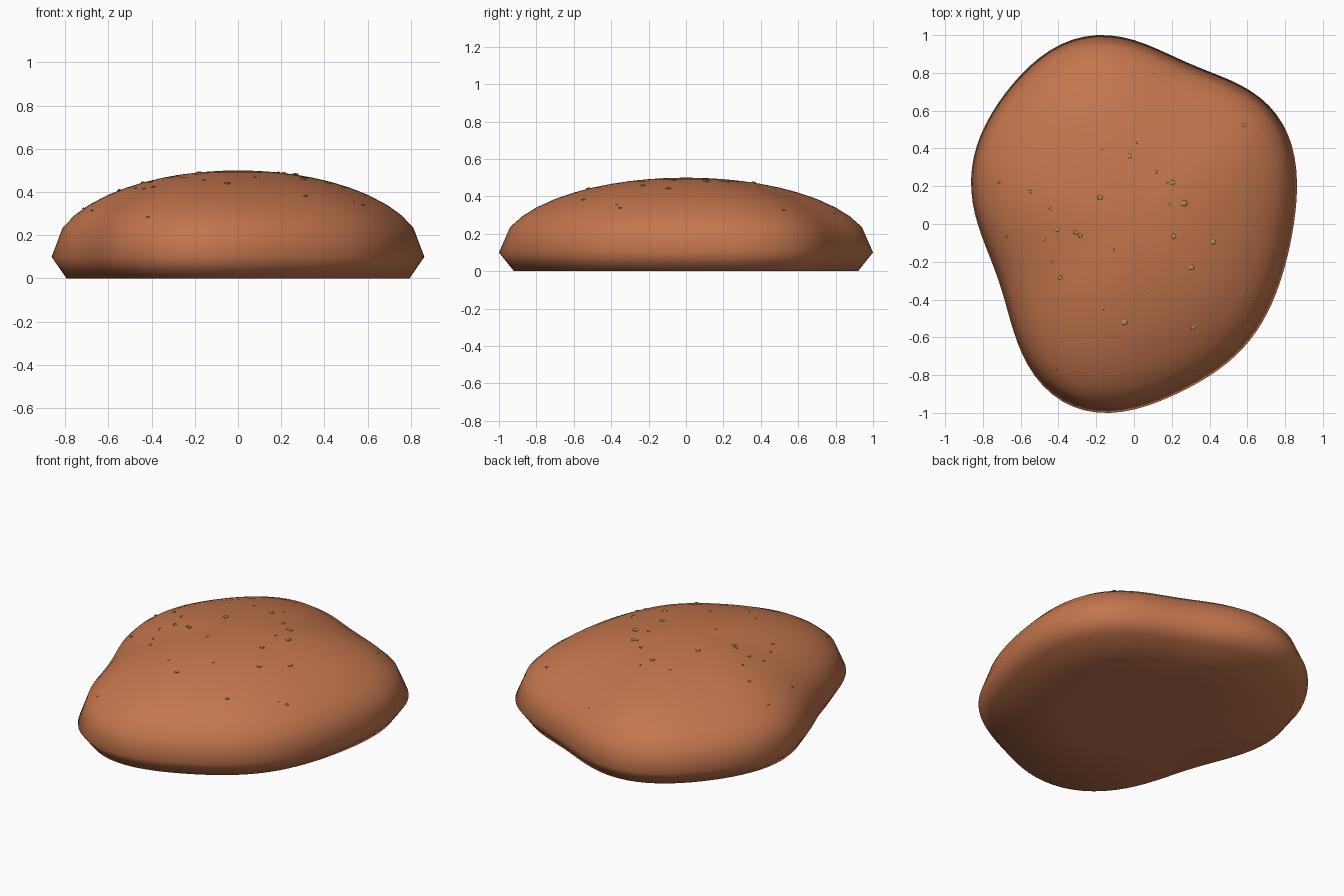
import bpy, bmesh, math
from mathutils import Vector

if "Cube" in bpy.data.objects:
    bpy.data.objects.remove(bpy.data.objects["Cube"])

def material(name, rgb):
    m = bpy.data.materials.new(name)
    m.diffuse_color = (*rgb, 1)
    m.use_nodes = True
    m.node_tree.nodes["Principled BSDF"].inputs["Base Color"].default_value = m.diffuse_color
    return m

crust = material("brown crust", (0.55, 0.18, 0.075))
herb = material("olive crumbs", (0.42, 0.31, 0.07))

# Plan outline, clockwise from the back
outline = [(-.18, 1.0), (0, .965), (.1, .925), (.29, .83), (.48, .766), (.64, .69),
           (.76, .555), (.835, .40), (.86, .21), (.84, 0), (.79, -.21), (.71, -.45),
           (.585, -.635), (.425, -.77), (.24, -.875), (.03, -.963), (-.18, -.985),
           (-.34, -.95), (-.47, -.86), (-.58, -.715), (-.645, -.53), (-.695, -.345),
           (-.765, -.16), (-.83, 0), (-.865, .21), (-.83, .42), (-.74, .61),
           (-.605, .78), (-.42, .925)]
polar = sorted((math.atan2(y, x) % math.tau, math.hypot(x, y)) for x, y in outline)
polar = [(polar[-1][0] - math.tau, polar[-1][1])] + polar + [(polar[0][0] + math.tau, polar[0][1])]

def raw_radius(a):
    for (a0, r0), (a1, r1) in zip(polar, polar[1:]):
        if a0 <= a <= a1:
            return r0 + (r1 - r0) * (a - a0) / (a1 - a0)

# Smooth the outline to a few harmonics
N = 360
samples = [raw_radius(math.tau * i / N) for i in range(N)]
harmonics = [(sum(s * math.cos(k * math.tau * i / N) for i, s in enumerate(samples)) * 2 / N,
              sum(s * math.sin(k * math.tau * i / N) for i, s in enumerate(samples)) * 2 / N)
             for k in range(8)]

def radius(a):
    return harmonics[0][0] / 2 + sum(c * math.cos(k * a) + s * math.sin(k * a)
                                     for k, (c, s) in enumerate(harmonics) if k)

SEG = 96
plan = [Vector((math.cos(a), math.sin(a))) * radius(a)
        for a in (math.tau * i / SEG for i in range(SEG))]
lo = [min(p[i] for p in plan) for i in (0, 1)]
hi = [max(p[i] for p in plan) for i in (0, 1)]
size = (1.725, 2.0)
def fit(p):
    return [(p[i] - (lo[i] + hi[i]) / 2) * size[i] / (hi[i] - lo[i]) for i in (0, 1)]
plan = [fit(p) for p in plan]

def dome(q):
    return 0.1 + 0.4 * math.sqrt(max(0, 1 - q * q))

# Body: scaled copies of the outline form a flat-based dome
bm = bmesh.new()
profile = [(.46, 0), (.92, 0), (1, .1)]
profile += [(q, dome(q)) for q in (.94, .875, .8, .7, .6, .5, .4, .3, .2, .1)]
rings = [[bm.verts.new((x * q, y * q, z)) for x, y in plan] for q, z in profile]
for r0, r1 in zip(rings, rings[1:]):
    for i in range(SEG):
        j = (i + 1) % SEG
        bm.faces.new((r0[i], r0[j], r1[j], r1[i]))
for ring, z in ((rings[0], 0), (rings[-1], .5)):
    tip = bm.verts.new((0, 0, z))
    for i in range(SEG):
        bm.faces.new((ring[i], ring[(i + 1) % SEG], tip))
bmesh.ops.recalc_face_normals(bm, faces=bm.faces)
for f in bm.faces:
    f.smooth = True
me = bpy.data.meshes.new("body")
bm.to_mesh(me)
bm.free()
me.materials.append(crust)
body = bpy.data.objects.new("body", me)
bpy.context.collection.objects.link(body)

# Crumbs scattered on the dome: x, y, radius
crumbs = [(.10, .79, .009), (.58, .52, .014), (.01, .43, .009), (-.17, .395, .007),
          (-.025, .36, .016), (.115, .275, .011), (.205, .22, .015), (.18, .215, .009),
          (.265, .11, .019), (.185, .10, .01), (.21, -.065, .016), (.42, -.095, .016),
          (.305, -.23, .016), (.31, -.545, .016), (.575, -.35, .013), (.535, -.37, .008),
          (.08, -.355, .008), (-.16, -.445, .008), (-.05, -.52, .017), (-.415, -.765, .012),
          (-.39, -.285, .013), (-.435, -.2, .008), (-.11, -.135, .008), (-.405, -.03, .014),
          (-.31, -.045, .012), (-.285, -.06, .014), (-.475, -.08, .008), (-.675, -.07, .009),
          (-.44, .08, .011), (-.55, .17, .011), (-.715, .22, .008), (-.18, .14, .016)]
bm = bmesh.new()
for x, y, r in crumbs:
    q = math.hypot(x, y) / radius(math.atan2(y, x))
    v = bmesh.ops.create_icosphere(bm, subdivisions=1, radius=r)["verts"]
    bmesh.ops.scale(bm, verts=v, vec=(1, 1, .4))
    bmesh.ops.translate(bm, verts=v, vec=(x, y, dome(q) + .001))
me = bpy.data.meshes.new("crumbs")
bm.to_mesh(me)
bm.free()
me.materials.append(herb)
bpy.context.collection.objects.link(bpy.data.objects.new("crumbs", me))
